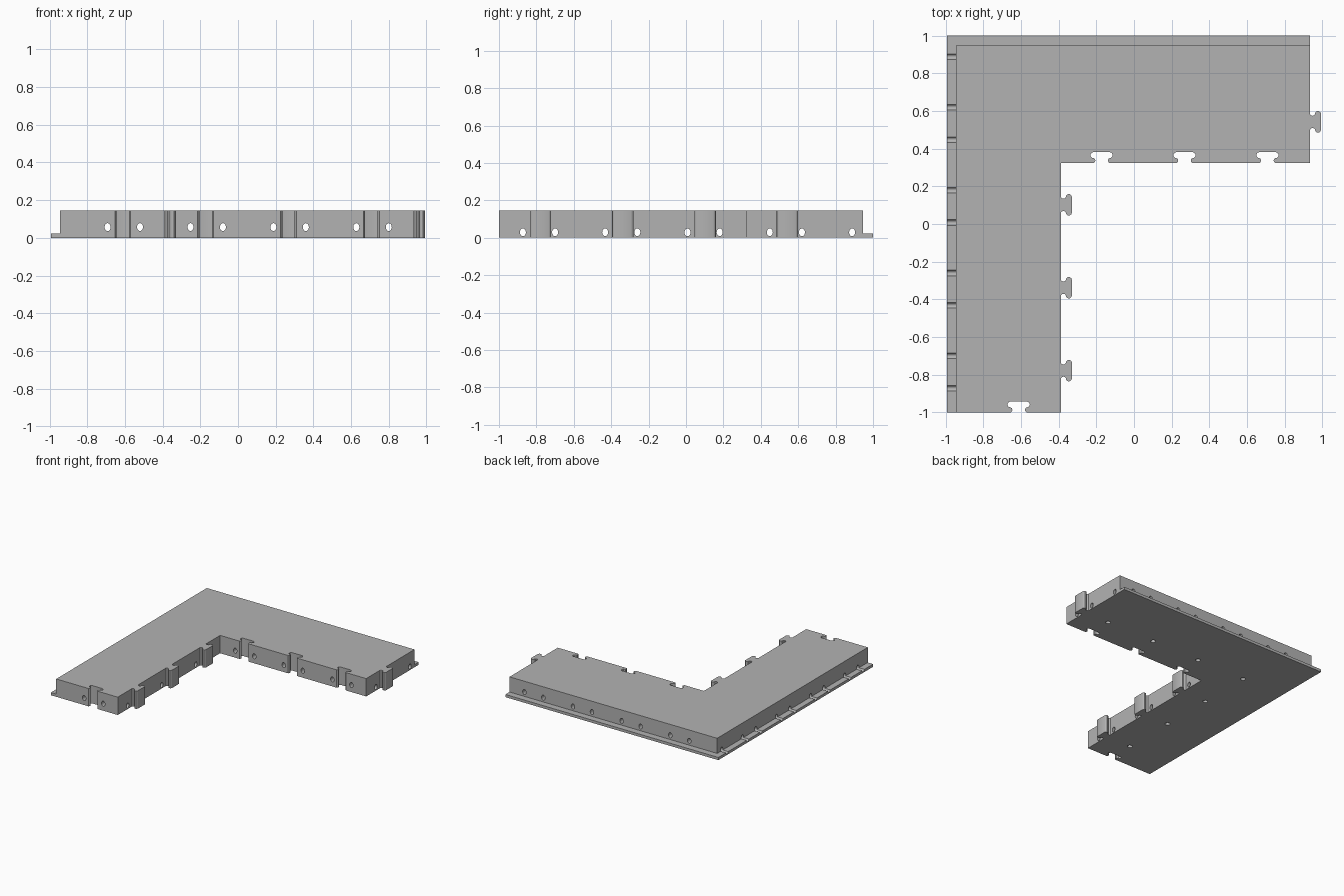
import bpy, bmesh, math
from mathutils import Matrix, Vector

if "Cube" in bpy.data.objects:
    bpy.data.objects.remove(bpy.data.objects["Cube"], do_unlink=True)

HEIGHT, LIP = 0.146, 0.022
LEFT, RIGHT, FRONT, BACK = -0.993, 0.934, -1.0, 1.0
INNER_X, INNER_Y = -0.388, 0.323
PITCH = 0.44
MID_X, MID_Y = -0.612, 0.542          # joint positions on the arm ends

grey = bpy.data.materials.new("plain_grey")
grey.use_nodes = True
colour = (0.45, 0.45, 0.45, 1)
grey.diffuse_color = colour
grey.node_tree.nodes["Principled BSDF"].inputs["Base Color"].default_value = colour

# Half profile of the T-shaped joint: (depth, half width)
JOINT = [(0, .042), (.006, .036), (.014, .033), (.022, .036), (.027, .043),
         (.028, .050), (.033, .056), (.040, .059), (.048, .058), (.055, .052),
         (.058, .045)]


def joint(centre, along, outward, scale=1.0):
    """Outline points of a tab, or of a slot when outward points inwards."""
    c, a, o = Vector(centre), Vector(along), Vector(outward)
    pts = [c - a * w * scale + o * d for d, w in JOINT]
    return pts + [c + a * w * scale + o * d for d, w in reversed(JOINT)]


def add_prism(bm, outline, z0, z1):
    verts = [bm.verts.new((p[0], p[1], z0)) for p in outline]
    face = bm.faces.new(verts)
    made = bmesh.ops.extrude_face_region(bm, geom=[face])["geom"]
    top = [v for v in made if isinstance(v, bmesh.types.BMVert)]
    bmesh.ops.translate(bm, verts=top, vec=(0, 0, z1 - z0))


def add_bore(bm, centre, axis, length, rx, ry):
    turn = {"X": Matrix.Rotation(math.pi / 2, 4, "Z") @ Matrix.Rotation(math.pi / 2, 4, "X"),
            "Y": Matrix.Rotation(math.pi / 2, 4, "X"),
            "Z": Matrix.Identity(4)}[axis]
    matrix = Matrix.Translation(centre) @ turn @ Matrix.Diagonal((rx, ry, 1, 1))
    bmesh.ops.create_cone(bm, cap_ends=True, segments=16, radius1=1, radius2=1,
                          depth=length, matrix=matrix)


def finish(bm, name):
    bmesh.ops.recalc_face_normals(bm, faces=bm.faces)
    mesh = bpy.data.meshes.new(name)
    bm.to_mesh(mesh)
    bm.free()
    obj = bpy.data.objects.new(name, mesh)
    mesh.materials.append(grey)
    bpy.context.collection.objects.link(obj)
    return obj


# L-shaped plate with interlocking tabs and slots in its outline
outline = [(LEFT, FRONT)]
outline += joint((MID_X, FRONT), (1, 0), (0, 1))
outline.append((INNER_X, FRONT))
for i in (3, 2, 1):
    outline += joint((INNER_X, MID_Y - PITCH * i), (0, 1), (1, 0), 0.97)
outline.append((INNER_X, INNER_Y))
for i in (1, 2, 3):
    outline += joint((MID_X + PITCH * i, INNER_Y), (1, 0), (0, 1))
outline.append((RIGHT, INNER_Y))
outline += joint((RIGHT, MID_Y), (0, 1), (1, 0), 0.97)
outline += [(RIGHT, BACK), (LEFT, BACK)]
bm = bmesh.new()
add_prism(bm, outline, 0, HEIGHT)
plate = finish(bm, "corner_plate")

cutters = []

# Step that leaves the low lip along the left and back edges
bm = bmesh.new()
add_prism(bm, [(-1.2, -1.2), (-0.945, -1.2), (-0.945, 0.947), (1.2, 0.947),
               (1.2, 1.2), (-1.2, 1.2)], LIP, 0.3)
cutters.append(finish(bm, "lip_step_cutter"))

# Paired bores running front to back
bm = bmesh.new()
for i in range(4):
    for side in (-1, 1):
        add_bore(bm, (MID_X + 0.006 + PITCH * i + 0.086 * side, 0, 0.057), "Y", 2.6, .016, .021)
cutters.append(finish(bm, "lengthwise_bore_cutter"))

# Paired bores running left to right, which also groove the left lip
bm = bmesh.new()
for i in range(5):
    for side in (-1, 1):
        y = MID_Y - 0.008 + PITCH * (1 - i) + 0.086 * side
        if y < 0.95:
            add_bore(bm, (0, y, 0.029), "X", 2.6, .016, .021)
cutters.append(finish(bm, "crosswise_bore_cutter"))

# Blind pockets in the underside
bm = bmesh.new()
for i in range(4):
    add_bore(bm, (MID_X + PITCH * i, MID_Y, 0), "Z", 0.12, .019, .019)
    if i:
        add_bore(bm, (MID_X, MID_Y - PITCH * i, 0), "Z", 0.12, .019, .019)
cutters.append(finish(bm, "pocket_cutter"))

# Cut everything, then drop the helpers
bpy.context.view_layer.objects.active = plate
for cutter in cutters:
    cutter.hide_render = True
    mod = plate.modifiers.new(cutter.name, "BOOLEAN")
    mod.operation, mod.solver, mod.object = "DIFFERENCE", "EXACT", cutter
    bpy.ops.object.modifier_apply(modifier=mod.name)
    bpy.data.objects.remove(cutter, do_unlink=True)

# Smooth the bores while keeping the plate edges crisp
bpy.ops.object.select_all(action="DESELECT")
plate.select_set(True)
bpy.ops.object.shade_smooth_by_angle(angle=math.radians(30))
